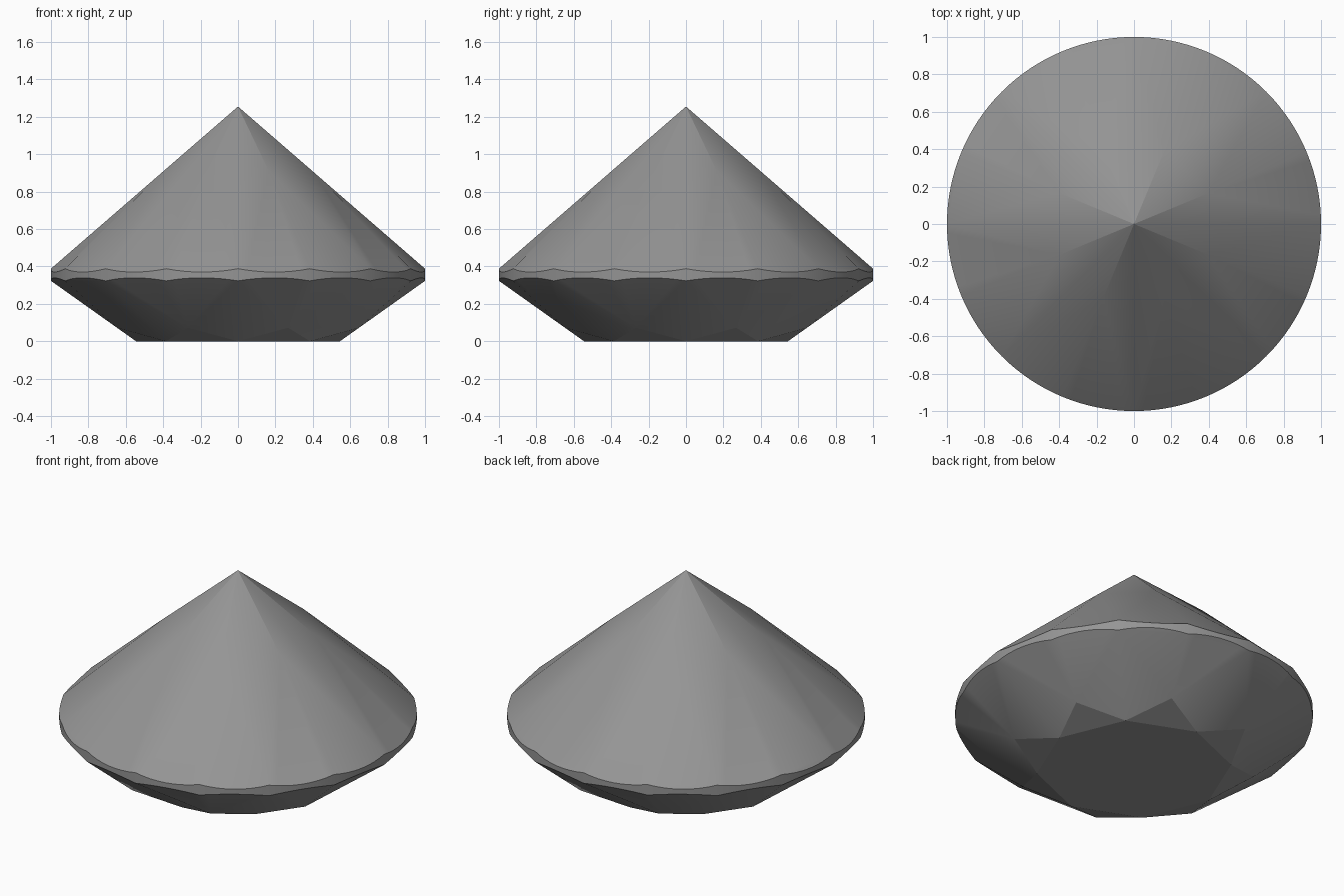
import bpy, bmesh
from math import sin, cos, radians

if "Cube" in bpy.data.objects:
    bpy.data.objects.remove(bpy.data.objects["Cube"], do_unlink=True)

APEX, UPPER, LOWER = 1.255, 0.388, 0.323   # tip and the two girdle heights
TABLE_R, STAR_R, PAVILION_R = 0.545, 0.70, 0.43
SEGMENTS = 128
HALF, QUARTER = cos(radians(22.5)), cos(radians(11.25))


def ring_point(radius, degrees, z):
    a = radians(degrees)
    return (radius * cos(a), radius * sin(a), z)


# Heights where neighbouring main facets meet
pavilion_z = APEX - (APEX - UPPER) * PAVILION_R * HALF
star_z = LOWER * (STAR_R * HALF - TABLE_R) / (1 - TABLE_R)

# Slopes of the sixteen girdle facets above and below
upper_slope = (pavilion_z - UPPER) / (QUARTER * (1 - PAVILION_R))
lower_slope = (LOWER - star_z) / (QUARTER * (1 - STAR_R))

# Facet corners: tip, eightfold rings
points = [(0, 0, APEX)]
for i in range(8):
    points.append(ring_point(TABLE_R, 45 * i, 0))
    points.append(ring_point(STAR_R, 45 * i + 22.5, star_z))
    points.append(ring_point(PAVILION_R, 45 * i + 22.5, pavilion_z))

# Scalloped round girdle
for i in range(SEGMENTS):
    angle = 360 * i / SEGMENTS
    bulge = cos(radians(angle % 22.5 - 11.25)) - QUARTER
    points.append(ring_point(1, angle, UPPER - upper_slope * bulge))
    points.append(ring_point(1, angle, LOWER + lower_slope * bulge))

# The cut stone is the convex solid around these corners
bm = bmesh.new()
for p in points:
    bm.verts.new(p)
bmesh.ops.convex_hull(bm, input=bm.verts[:])
bmesh.ops.delete(bm, geom=[v for v in bm.verts if not v.link_faces], context='VERTS')
bmesh.ops.dissolve_limit(bm, angle_limit=radians(0.6), verts=bm.verts[:], edges=bm.edges[:])
bmesh.ops.recalc_face_normals(bm, faces=bm.faces[:])

mesh = bpy.data.meshes.new("cut_gem")
bm.to_mesh(mesh)
bm.free()
gem = bpy.data.objects.new("cut_gem", mesh)
bpy.context.collection.objects.link(gem)

# Plain grey
grey = bpy.data.materials.new("grey")
grey.use_nodes = True
grey.diffuse_color = (0.3, 0.3, 0.3, 1)
grey.node_tree.nodes["Principled BSDF"].inputs["Base Color"].default_value = (0.3, 0.3, 0.3, 1)
mesh.materials.append(grey)

# Soft facet edges, crisp girdle
bpy.ops.object.select_all(action='DESELECT')
gem.select_set(True)
bpy.context.view_layer.objects.active = gem
bpy.ops.object.shade_smooth_by_angle(angle=radians(18))
